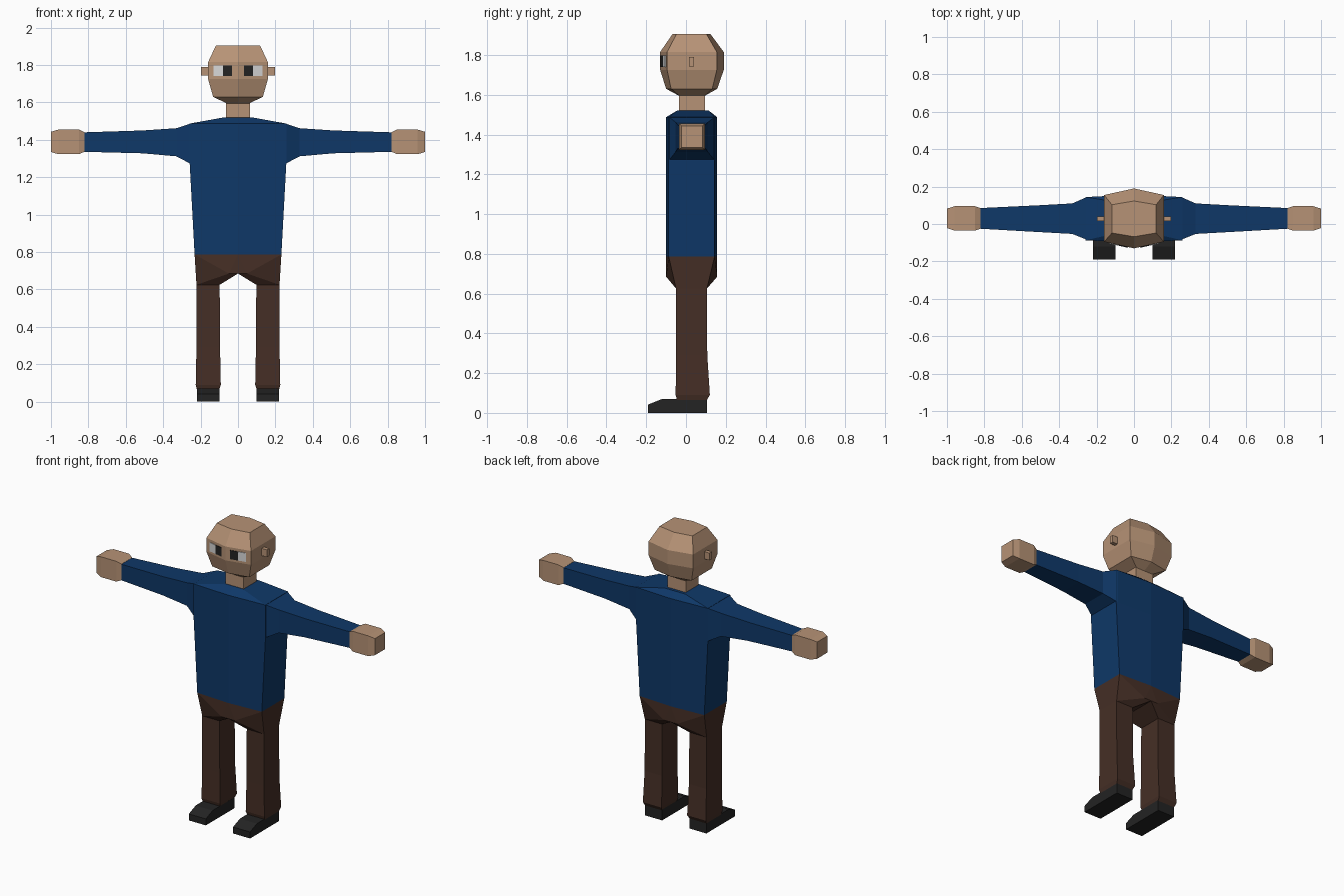
import bpy, bmesh

if "Cube" in bpy.data.objects:
    bpy.data.objects.remove(bpy.data.objects["Cube"])


def material(name, rgb):
    m = bpy.data.materials.new(name)
    m.diffuse_color = (*rgb, 1)
    m.use_nodes = True
    m.node_tree.nodes["Principled BSDF"].inputs["Base Color"].default_value = m.diffuse_color
    return m


SKIN = material("skin", (0.47, 0.29, 0.18))
BLUE = material("blue_cloth", (0.0045, 0.039, 0.138))
BROWN = material("brown_cloth", (0.060, 0.028, 0.019))
BLACK = material("black", (0.017, 0.017, 0.017))
WHITE = material("eye_white", (0.68, 0.68, 0.68))


def finish(name, bm, mat, mirror):
    """Turn a bmesh into an object, optionally mirrored across x."""
    bmesh.ops.recalc_face_normals(bm, faces=bm.faces)
    me = bpy.data.meshes.new(name)
    bm.to_mesh(me)
    bm.free()
    me.materials.append(mat)
    ob = bpy.data.objects.new(name, me)
    bpy.context.collection.objects.link(ob)
    if mirror:
        mod = ob.modifiers.new("mirror", 'MIRROR')
        mod.use_clip = True
    return ob


def loft(name, rings, mat, mirror=False):
    """Skin a list of rings (equal point counts) and cap both ends."""
    bm = bmesh.new()
    vs = [[bm.verts.new(p) for p in r] for r in rings]
    n = len(vs[0])
    for a, b in zip(vs, vs[1:]):
        for i in range(n):
            j = (i + 1) % n
            bm.faces.new((a[i], a[j], b[j], b[i]))
    bm.faces.new(vs[0])
    bm.faces.new(vs[-1])
    return finish(name, bm, mat, mirror)


def rect_z(z, x0, x1, y0, y1):
    return [(x0, y0, z), (x1, y0, z), (x1, y1, z), (x0, y1, z)]


def rect_x(x, y0, y1, z0, z1):
    return [(x, y0, z0), (x, y1, z0), (x, y1, z1), (x, y0, z1)]


def hex_z(z, w, y0, y1, bulge):
    """Box outline whose front and back bulge out at the middle."""
    return [(0, y0, z), (w, y0 + bulge, z), (w, y1 - bulge, z),
            (0, y1, z), (-w, y1 - bulge, z), (-w, y0 + bulge, z)]


# Head and neck
loft("head", [hex_z(1.595, 0.06, -0.035, 0.095, 0.0),
              hex_z(1.63, 0.133, -0.10, 0.157, 0.025),
              hex_z(1.725, 0.16, -0.13, 0.19, 0.035),
              hex_z(1.815, 0.16, -0.13, 0.19, 0.035),
              hex_z(1.905, 0.118, -0.068, 0.123, 0.02)], SKIN)
loft("neck", [rect_z(1.49, -0.065, 0.065, -0.035, 0.095),
              rect_z(1.60, -0.065, 0.065, -0.035, 0.095)], SKIN)
loft("ear", [rect_x(0.15, 0.015, 0.04, 1.743, 1.79),
             rect_x(0.197, 0.015, 0.04, 1.743, 1.79)], SKIN, True)


# Eyes: thin plates lying on the angled face
def eye_plate(name, x0, x1, mat):
    rings = []
    for x in (x0, x1):
        y = -0.13 + 0.035 * x / 0.16
        rings.append(rect_x(x, y - 0.004, y + 0.004, 1.74, 1.797))
    loft(name, rings, mat, True)


eye_plate("pupil", 0.031, 0.08, BLACK)
eye_plate("eye_white", 0.08, 0.13, WHITE)

# Sweater body
loft("sweater", [hex_z(0.787, 0.232, -0.10, 0.157, 0.013),
                 hex_z(1.27, 0.258, -0.10, 0.157, 0.013),
                 hex_z(1.487, 0.258, -0.10, 0.157, 0.013),
                 hex_z(1.52, 0.075, -0.045, 0.115, 0.0)], BLUE)

# Sleeves and hands
loft("sleeve", [rect_x(0.25, -0.085, 0.145, 1.27, 1.488),
                rect_x(0.33, -0.053, 0.11, 1.312, 1.462),
                rect_x(0.51, -0.043, 0.10, 1.328, 1.45),
                rect_x(0.825, -0.025, 0.085, 1.336, 1.44)], BLUE, True)
loft("hand", [rect_x(0.82, -0.025, 0.085, 1.337, 1.441),
              rect_x(0.85, -0.035, 0.095, 1.323, 1.455),
              rect_x(0.96, -0.035, 0.095, 1.323, 1.455),
              rect_x(1.0, -0.022, 0.082, 1.335, 1.443)], SKIN, True)

# Hips: hull of waist, crotch and leg top for one side, mirrored
bm = bmesh.new()
points = [(0, -0.10, 0.787), (0, 0.157, 0.787),
          (0.232, -0.087, 0.787), (0.232, 0.144, 0.787)]
points += [(x, y, 0.685) for x in (0, 0.048) for y in (-0.10, 0.157)]
points += rect_z(0.625, 0.098, 0.222, -0.05, 0.105)
hull = bmesh.ops.convex_hull(bm, input=[bm.verts.new(p) for p in points])
bmesh.ops.recalc_face_normals(bm, faces=bm.faces)
inner = [f for f in bm.faces if all(abs(v.co.x) < 1e-5 for v in f.verts)]
bmesh.ops.delete(bm, geom=inner, context='FACES_ONLY')
finish("hips", bm, BROWN, True)

# Trouser legs with a slight flare at the hem
loft("trouser_leg", [rect_z(0.065, 0.10, 0.22, -0.045, 0.105),
                     rect_z(0.09, 0.092, 0.226, -0.052, 0.12),
                     rect_z(0.29, 0.096, 0.222, -0.05, 0.107),
                     rect_z(0.63, 0.098, 0.222, -0.05, 0.105)], BROWN, True)

# Shoes: side profile pushed across
profile = [(0.105, 0), (-0.19, 0), (-0.19, 0.042), (-0.12, 0.07), (0.105, 0.07)]
loft("shoe", [[(x, y, z) for y, z in profile] for x in (0.098, 0.22)], BLACK, True)
